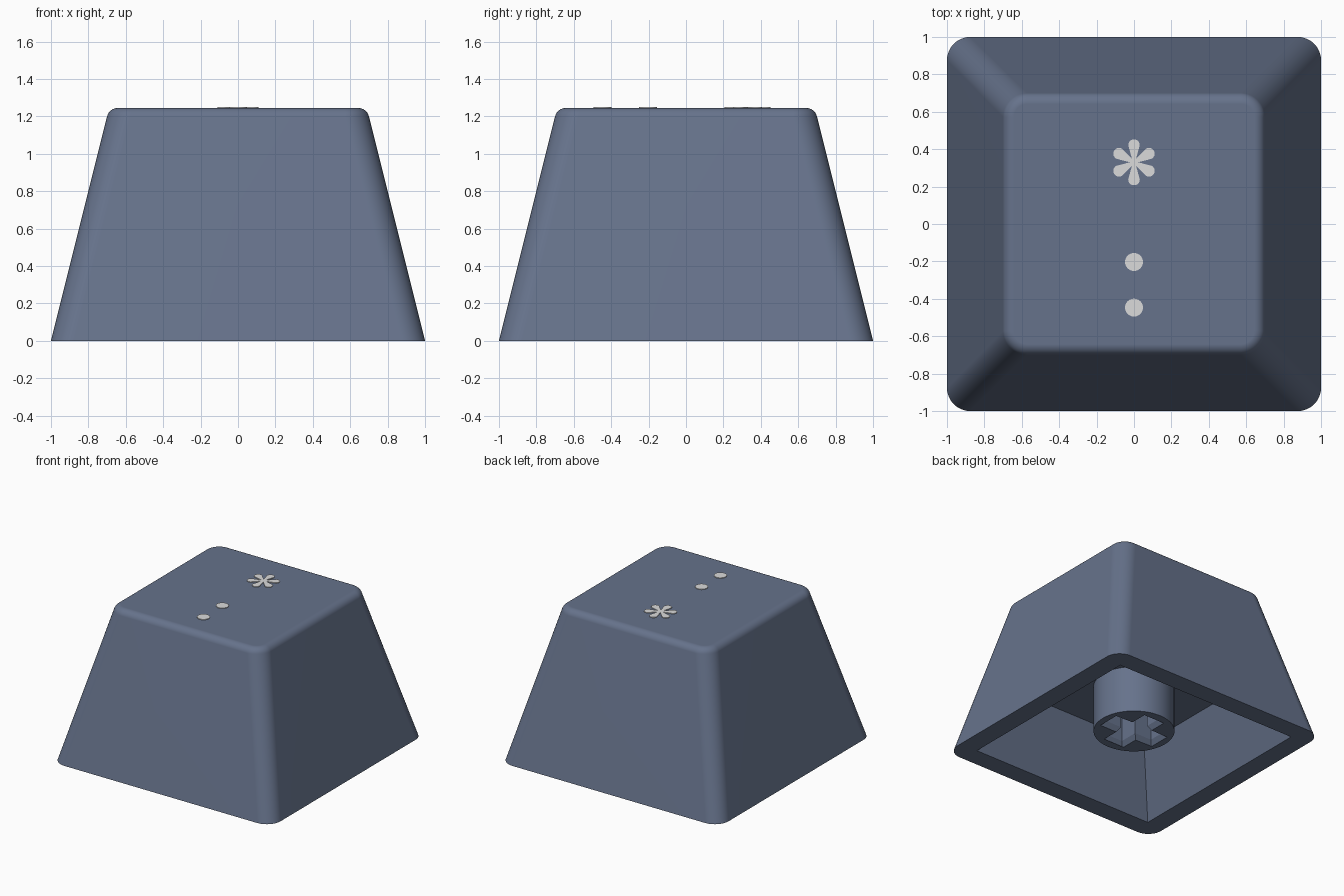
import bpy
import bmesh
from math import sin, cos, pi, radians, copysign, hypot

cube = bpy.data.objects.get("Cube")
if cube:
    bpy.data.objects.remove(cube, do_unlink=True)


def make_material(name, rgb):
    mat = bpy.data.materials.new(name)
    mat.use_nodes = True
    mat.diffuse_color = (*rgb, 1)
    mat.node_tree.nodes["Principled BSDF"].inputs["Base Color"].default_value = (*rgb, 1)
    return mat


slate = make_material("slate blue plastic", (0.133, 0.170, 0.260))
light = make_material("light grey print", (0.71, 0.71, 0.71))


def add_object(name, mesh, mat):
    obj = bpy.data.objects.new(name, mesh)
    bpy.context.collection.objects.link(obj)
    mesh.materials.clear()
    mesh.materials.append(mat)
    bpy.ops.object.select_all(action='DESELECT')
    obj.select_set(True)
    bpy.context.view_layer.objects.active = obj
    bpy.ops.object.shade_smooth_by_angle(angle=radians(30))
    return obj


def rounded_square(half, r, segs=10):
    """Points of a square with rounded corners (r = 0 collapses each corner)."""
    pts = []
    for q in range(4):
        a0 = q * pi / 2
        sx, sy = ((1, 1), (-1, 1), (-1, -1), (1, -1))[q]
        for i in range(segs + 1):
            a = a0 + i / segs * pi / 2
            pts.append((sx * (half - r) + r * cos(a), sy * (half - r) + r * sin(a)))
    return pts


def circle(r, n=48, cx=0.0, cy=0.0):
    return [(cx + r * cos(2 * pi * i / n), cy + r * sin(2 * pi * i / n)) for i in range(n)]


def extruded(name, outlines, z0, z1, mat):
    """Flat outlines (inner ones cut holes) extruded from z0 to z1."""
    curve = bpy.data.curves.new(name, 'CURVE')
    curve.dimensions = '2D'
    curve.fill_mode = 'BOTH'
    curve.extrude = (z1 - z0) / 2
    for pts in outlines:
        spline = curve.splines.new('POLY')
        spline.points.add(len(pts) - 1)
        for p, (x, y) in zip(spline.points, pts):
            p.co = (x, y, 0, 1)
        spline.use_cyclic_u = True
    temp = bpy.data.objects.new(name + " outline", curve)
    bpy.context.collection.objects.link(temp)
    bpy.context.view_layer.update()
    mesh = bpy.data.meshes.new_from_object(
        temp.evaluated_get(bpy.context.evaluated_depsgraph_get()))
    bpy.data.objects.remove(temp, do_unlink=True)
    bm = bmesh.new()
    bm.from_mesh(mesh)
    bmesh.ops.remove_doubles(bm, verts=bm.verts, dist=1e-5)
    bmesh.ops.translate(bm, verts=bm.verts, vec=(0, 0, (z0 + z1) / 2))
    bmesh.ops.recalc_face_normals(bm, faces=bm.faces)
    bm.to_mesh(mesh)
    bm.free()
    mesh.name = name
    return add_object(name, mesh, mat)


TOP = 1.245
CEILING = 0.495
STEM_Z = 0.11
FILLET = 0.06

# Shell: rings from the cavity ceiling, round the rim, up the walls to the top
rings = [(0.62, 0, CEILING), (0.84, 0, 0), (1.0, 0.125, 0)]
for i in range(9):
    a = radians(14 + 76 * i / 8)
    grow = FILLET * cos(a)
    rings.append((0.642 + grow, 0.07 + grow, TOP - FILLET + FILLET * sin(a)))

bm = bmesh.new()
loops = [[bm.verts.new((x, y, z)) for x, y in rounded_square(half, r)]
         for half, r, z in rings]
for low, high in zip(loops, loops[1:]):
    n = len(low)
    for i in range(n):
        j = (i + 1) % n
        bm.faces.new((low[i], low[j], high[j], high[i]))
bm.faces.new(loops[0][::-1])
bm.faces.new(loops[-1])
bmesh.ops.remove_doubles(bm, verts=bm.verts, dist=1e-5)
bmesh.ops.recalc_face_normals(bm, faces=bm.faces)
mesh = bpy.data.meshes.new("key_shell")
bm.to_mesh(mesh)
bm.free()
shell = add_object("key_shell", mesh, slate)

# Keep the large walls flat beside the rounded edges
weighted = shell.modifiers.new("flat walls", 'WEIGHTED_NORMAL')
weighted.keep_sharp = True

# Stem: round post under the ceiling with a cross-shaped socket
L, W = 0.225, 0.07
cross = [(L, -W), (L, W), (W, W), (W, L), (-W, L), (-W, W),
         (-L, W), (-L, -W), (-W, -W), (-W, -L), (W, -L), (W, -W)]
stem = extruded("stem", [circle(0.305, 64), cross], STEM_Z, CEILING + 0.005, slate)

# Chamfered mouth of the socket
bm = bmesh.new()
bm.from_mesh(stem.data)
bmesh.ops.bisect_plane(bm, geom=bm.verts[:] + bm.edges[:] + bm.faces[:],
                       plane_co=(0, 0, STEM_Z + 0.04), plane_no=(0, 0, 1))
for v in bm.verts:
    if v.co.z < STEM_Z + 0.01 and hypot(v.co.x, v.co.y) < 0.29:
        v.co.x += copysign(0.025, v.co.x)
        v.co.y += copysign(0.025, v.co.y)
bm.to_mesh(stem.data)
bm.free()
bpy.ops.object.shade_smooth_by_angle(angle=radians(30))

# Printed six-petal asterisk
star = []
for k in range(6):
    a = pi / 2 + k * pi / 3
    star.append((0.022 * cos(a - pi / 6), 0.33 + 0.022 * sin(a - pi / 6)))
    cx, cy = 0.092 * cos(a), 0.33 + 0.092 * sin(a)
    for i in range(11):
        t = a - pi / 2 + i / 10 * pi
        star.append((cx + 0.031 * cos(t), cy + 0.031 * sin(t)))
extruded("asterisk_mark", [star], TOP - 0.003, TOP + 0.005, light)

# Printed dots
for name, y in (("upper_dot", -0.203), ("lower_dot", -0.447)):
    extruded(name, [circle(0.048, 32, 0, y)], TOP - 0.003, TOP + 0.005, light)
